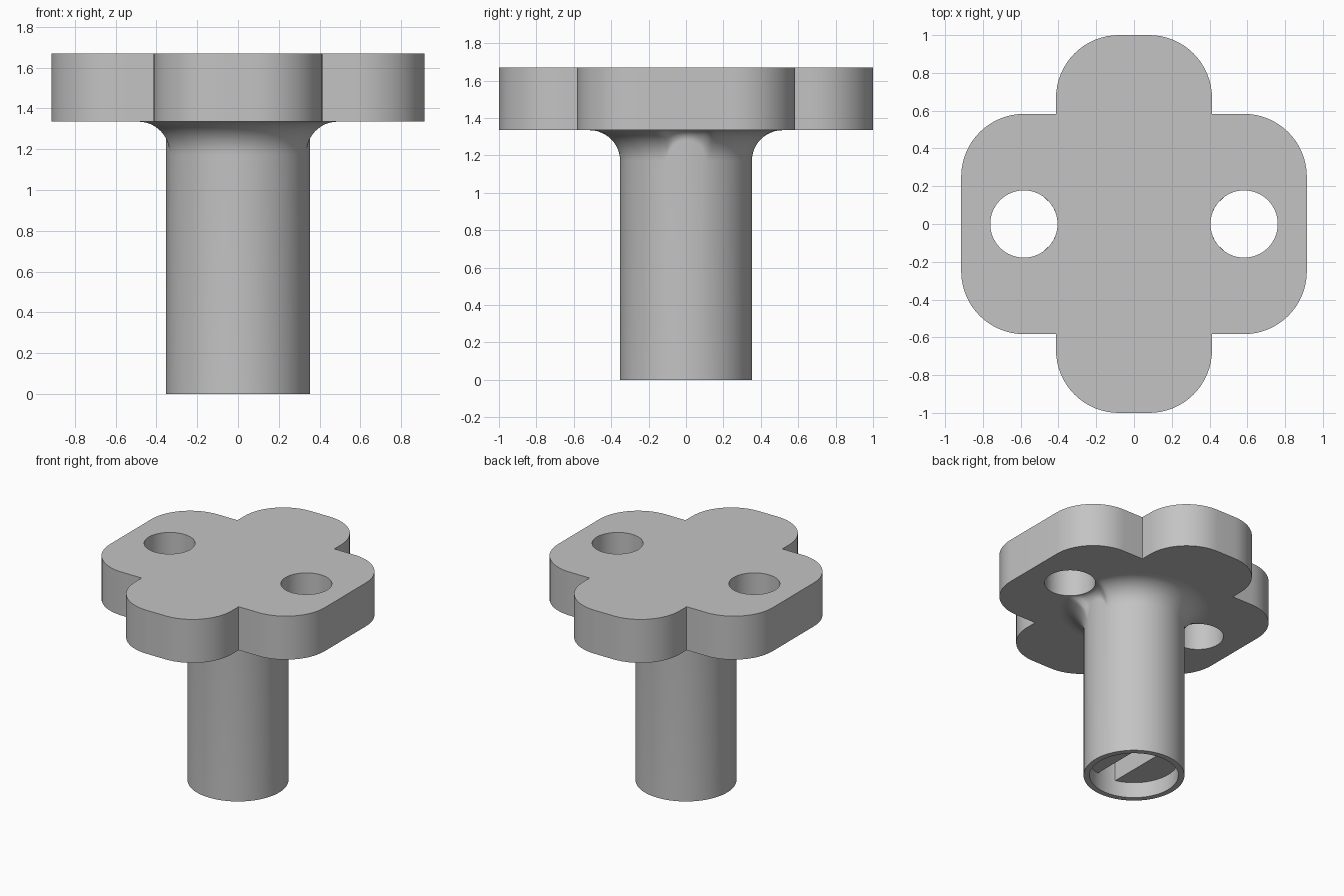
import bpy, bmesh
from math import sin, cos, pi, sqrt, radians, asin

cube = bpy.data.objects.get("Cube")
if cube:
    bpy.data.objects.remove(cube, do_unlink=True)

GREY = bpy.data.materials.new("plain grey")
GREY.use_nodes = True
COLOUR = (0.55, 0.55, 0.55, 1)
GREY.diffuse_color = COLOUR
GREY.node_tree.nodes["Principled BSDF"].inputs["Base Color"].default_value = COLOUR

PLATE_Z, TOP_Z = 1.335, 1.67
SHAFT_R, BORE_R = 0.352, 0.31
HOLE_X, HOLE_R = 0.583, 0.178
FILLET = 0.165
SEG = 128


def finish(name, mesh):
    mesh.materials.clear()
    mesh.materials.append(GREY)
    obj = bpy.data.objects.new(name, mesh)
    bpy.context.collection.objects.link(obj)
    bpy.ops.object.select_all(action='DESELECT')
    obj.select_set(True)
    bpy.context.view_layer.objects.active = obj
    bpy.ops.object.shade_smooth_by_angle(angle=radians(30))
    return obj


def arc(cx, cy, r, a0, a1, n):
    return [(cx + r * cos(a0 + (a1 - a0) * i / n), cy + r * sin(a0 + (a1 - a0) * i / n))
            for i in range(n + 1)]


def prism(name, loops, z0, z1):
    """Extruded flat shape; inner loops become through holes."""
    curve = bpy.data.curves.new(name + "_outline", 'CURVE')
    curve.dimensions = '2D'
    curve.fill_mode = 'BOTH'
    curve.extrude = (z1 - z0) / 2
    for loop in loops:
        spline = curve.splines.new('POLY')
        spline.points.add(len(loop) - 1)
        for p, (x, y) in zip(spline.points, loop):
            p.co = (x, y, 0, 1)
        spline.use_cyclic_u = True
    temp = bpy.data.objects.new(name + "_temp", curve)
    bpy.context.collection.objects.link(temp)
    deps = bpy.context.evaluated_depsgraph_get()
    mesh = bpy.data.meshes.new_from_object(temp.evaluated_get(deps))
    bpy.data.objects.remove(temp, do_unlink=True)
    bm = bmesh.new()
    bm.from_mesh(mesh)
    bmesh.ops.remove_doubles(bm, verts=bm.verts, dist=1e-4)
    bmesh.ops.translate(bm, verts=bm.verts, vec=(0, 0, (z0 + z1) / 2))
    bmesh.ops.recalc_face_normals(bm, faces=bm.faces)
    bm.to_mesh(mesh)
    bm.free()
    return finish(name, mesh)


# Four-lobed plate: one quadrant mirrored around, with two through holes
R = 0.333
quad = (arc(0.915 - R, 0.583 - R, R, 0, pi / 2, 16) + [(0.413, 0.583)]
        + arc(0.413 - R, 1 - R, R, 0, pi / 2, 16))
outline = (quad + [(-x, y) for x, y in reversed(quad)]
           + [(-x, -y) for x, y in quad] + [(x, -y) for x, y in reversed(quad)])
holes = [arc(s * HOLE_X, 0, HOLE_R, 0, 2 * pi, 64)[:-1] for s in (-1, 1)]
prism("lobed_plate", [outline] + holes, PLATE_Z, TOP_Z)


# Shaft with blind bore; its top fillet narrows beside the holes
def fillet_radius(a):
    d = HOLE_X * abs(sin(a))
    if d >= HOLE_R:
        return FILLET
    edge = HOLE_X * abs(cos(a)) - sqrt(HOLE_R ** 2 - d ** 2)
    return min(FILLET, edge - SHAFT_R)


BORE_TOP = 0.6
bm = bmesh.new()
angles = [2 * pi * i / SEG for i in range(SEG)]


def ring(radius, height):
    return [bm.verts.new((radius(a) * cos(a), radius(a) * sin(a), height(a))) for a in angles]


rings = [ring(lambda a, r=r: r, lambda a, z=z: z)
         for r, z in ((BORE_R, BORE_TOP), (BORE_R, 0), (SHAFT_R, 0))]
STEPS = 12
for k in range(STEPS + 1):
    t = pi / 2 * k / STEPS
    rings.append(ring(lambda a: SHAFT_R + fillet_radius(a) * (1 - cos(t)),
                      lambda a: PLATE_Z - fillet_radius(a) * (1 - sin(t))))
for low, high in zip(rings, rings[1:]):
    for i in range(SEG):
        j = (i + 1) % SEG
        bm.faces.new((low[i], low[j], high[j], high[i]))
bm.faces.new(rings[0])
bm.faces.new(rings[-1])
bmesh.ops.recalc_face_normals(bm, faces=bm.faces)
shaft = bpy.data.meshes.new("shaft")
bm.to_mesh(shaft)
bm.free()
finish("shaft", shaft)

# Two segment blocks in the bore leave a slot between them
SLOT, BLOCK_R = 0.08, BORE_R + 0.015
half = pi / 2 - asin(SLOT / BLOCK_R)
for side, turn in (("left", 0), ("right", pi)):
    prism("bore_block_" + side, [arc(0, 0, BLOCK_R, turn - half, turn + half, 32)],
          0.12, BORE_TOP + 0.02)
